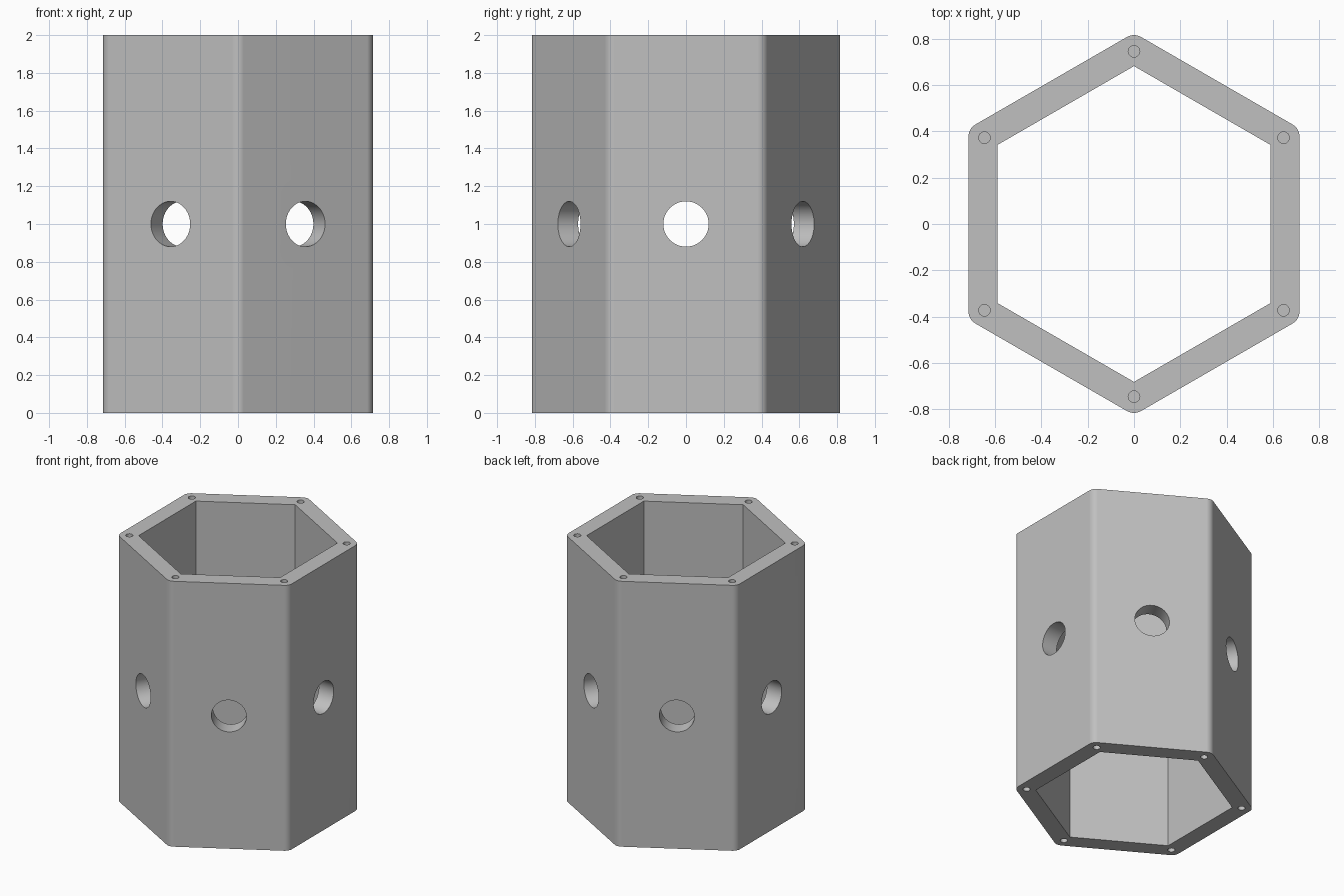
import bpy, bmesh
from math import cos, sin, pi, radians
from mathutils import Matrix, Vector

cube = bpy.data.objects.get("Cube")
if cube:
    bpy.data.objects.remove(cube, do_unlink=True)

HEIGHT = 2.0
OUTER_APOTHEM, INNER_APOTHEM = 0.714, 0.59
FILLET, FILLET_STEPS = 0.06, 8
PORT_RADIUS = 0.12
SCREW_RADIUS, SCREW_RING, SCREW_DEPTH = 0.025, 0.745, 0.25

grey = bpy.data.materials.new("light grey")
grey.use_nodes = True
colour = (0.527, 0.527, 0.527, 1)
grey.diffuse_color = colour
grey.node_tree.nodes["Principled BSDF"].inputs["Base Color"].default_value = colour


def make_object(name, bm):
    bmesh.ops.recalc_face_normals(bm, faces=bm.faces)
    mesh = bpy.data.meshes.new(name)
    bm.to_mesh(mesh)
    bm.free()
    mesh.materials.append(grey)
    obj = bpy.data.objects.new(name, mesh)
    bpy.context.collection.objects.link(obj)
    return obj


def hex_outline(apothem, fillet=0, steps=0):
    """Hexagon with corners on the y axis, optionally rounded."""
    centre = (apothem - fillet) / cos(pi / 6)
    points = []
    for k in range(6):
        a = pi / 2 + k * pi / 3
        for i in range(steps + 1):
            b = a + (i / steps - 0.5) * pi / 3 if steps else a
            points.append((centre * cos(a) + fillet * cos(b),
                           centre * sin(a) + fillet * sin(b)))
    return points


def prism(name, outline, z0, z1):
    bm = bmesh.new()
    base = bm.faces.new([bm.verts.new((x, y, z0)) for x, y in outline])
    top = bmesh.ops.extrude_face_region(bm, geom=[base])["geom"]
    verts = [g for g in top if isinstance(g, bmesh.types.BMVert)]
    bmesh.ops.translate(bm, verts=verts, vec=(0, 0, z1 - z0))
    return make_object(name, bm)


def cylinders(name, radius, depth, segments, matrices):
    bm = bmesh.new()
    for m in matrices:
        bmesh.ops.create_cone(bm, cap_ends=True, segments=segments, radius1=radius,
                              radius2=radius, depth=depth, matrix=m)
    return make_object(name, bm)


def cut(target, cutter):
    cutter.hide_render = True
    mod = target.modifiers.new("cut", 'BOOLEAN')
    mod.operation = 'DIFFERENCE'
    mod.solver = 'EXACT'
    mod.object = cutter
    bpy.context.view_layer.objects.active = target
    bpy.ops.object.modifier_apply(modifier=mod.name)
    bpy.data.objects.remove(cutter, do_unlink=True)


# Tube with rounded outer corners and a sharp hexagonal bore
tube = prism("hexagonal_tube", hex_outline(OUTER_APOTHEM, FILLET, FILLET_STEPS), 0, HEIGHT)
cut(tube, prism("bore_cutter", hex_outline(INNER_APOTHEM), -0.1, HEIGHT + 0.1))

# Round port through the middle of every wall
ports = [Matrix.Rotation(k * pi / 3, 4, 'Z')
         @ Matrix.Translation(Vector((0.65, 0, HEIGHT / 2)))
         @ Matrix.Rotation(pi / 2, 4, 'Y') for k in range(6)]
cut(tube, cylinders("port_cutter", PORT_RADIUS, 0.4, 48, ports))

# Blind screw holes at every corner of both ends
screws = [Matrix.Rotation(pi / 2 + k * pi / 3, 4, 'Z')
          @ Matrix.Translation(Vector((SCREW_RING, 0, z)))
          for k in range(6) for z in (0, HEIGHT)]
cut(tube, cylinders("screw_hole_cutter", SCREW_RADIUS, 2 * SCREW_DEPTH, 24, screws))

# Smooth fillets and holes, crisp edges, flat walls
bpy.ops.object.select_all(action='DESELECT')
tube.select_set(True)
bpy.context.view_layer.objects.active = tube
bpy.ops.object.shade_smooth_by_angle(angle=radians(30))
weighted = tube.modifiers.new("flat walls", 'WEIGHTED_NORMAL')
weighted.keep_sharp = True
